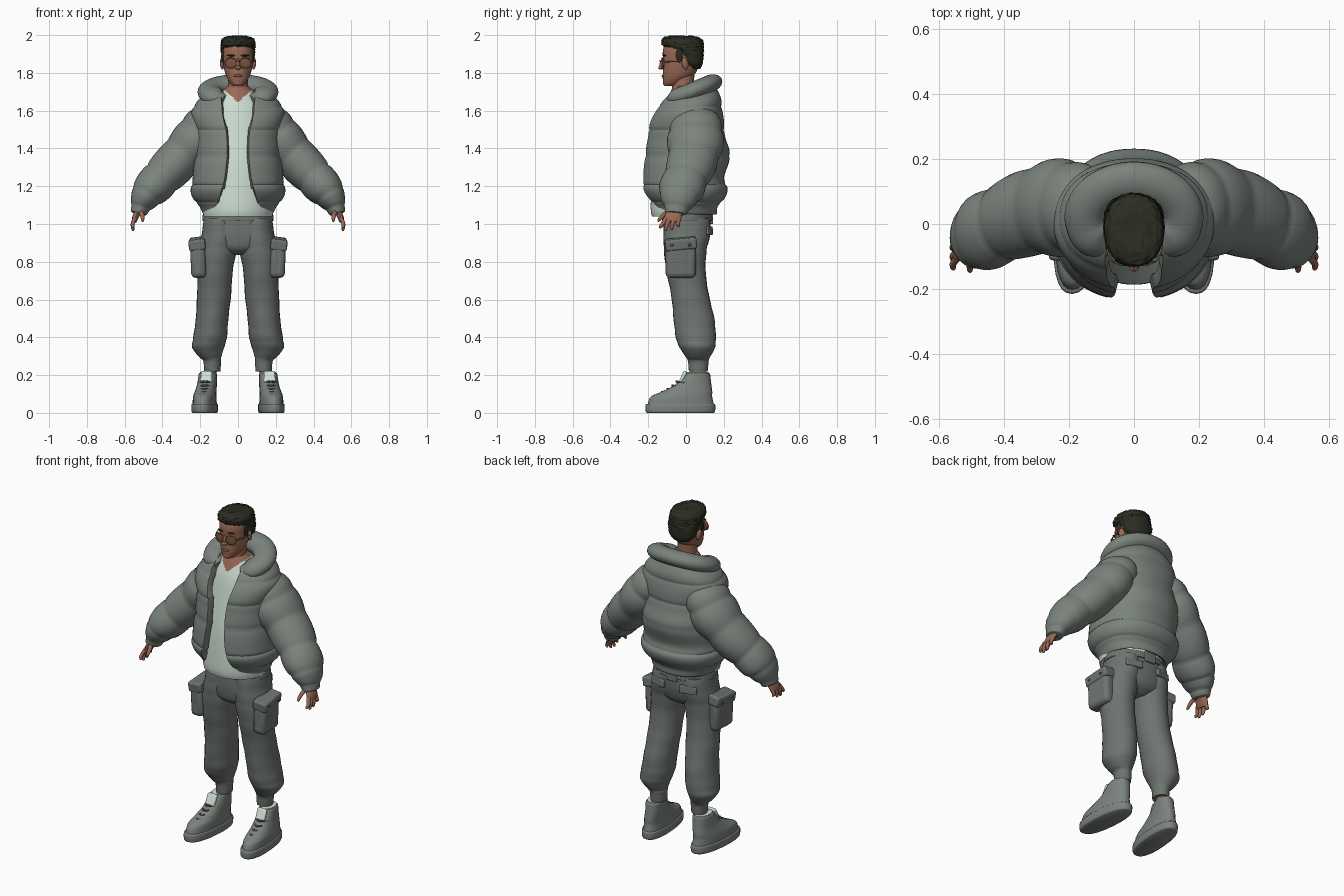
import bpy, bmesh, math, random
from mathutils import Vector, Matrix, Euler

random.seed(4)


def material(name, rgb):
    m = bpy.data.materials.new(name)
    m.diffuse_color = (*rgb, 1)
    return m


JACKET = material("jacket_grey", (0.20, 0.23, 0.205))
TROUSER = material("trouser_grey", (0.155, 0.175, 0.16))
SHIRT = material("pale_shirt", (0.62, 0.73, 0.66))
SKIN = material("skin", (0.32, 0.14, 0.09))
HAIR = material("dark_hair", (0.025, 0.026, 0.016))
SHOE = material("shoe_grey", (0.20, 0.225, 0.205))
DARK = material("dark_trim", (0.06, 0.065, 0.06))
FRAME = material("gold_frame", (0.28, 0.16, 0.07))
LENS = material("tinted_lens", (0.20, 0.085, 0.055))


def finish(name, bm, mat, mirror=False, recalc=True, bevel=0, thickness=0, angle=50):
    if recalc:
        bmesh.ops.recalc_face_normals(bm, faces=bm.faces)
    me = bpy.data.meshes.new(name)
    bm.to_mesh(me)
    bm.free()
    ob = bpy.data.objects.new(name, me)
    bpy.context.collection.objects.link(ob)
    me.materials.append(mat)
    bpy.ops.object.select_all(action='DESELECT')
    bpy.context.view_layer.objects.active = ob
    ob.select_set(True)
    bpy.ops.object.shade_smooth_by_angle(angle=math.radians(angle))
    if thickness:
        s = ob.modifiers.new("padding", 'SOLIDIFY')
        s.thickness, s.offset = thickness, -1
    if bevel:
        b = ob.modifiers.new("soft_edges", 'BEVEL')
        b.width, b.segments = bevel, 3
    if mirror:
        ob.modifiers.new("both_sides", 'MIRROR').use_mirror_merge = False
    return ob


def smooth_keys(keys, sub):
    """Catmull-Rom interpolation of key tuples."""
    out, n = [], len(keys)
    for i in range(n - 1):
        a, b, c, d = (keys[max(0, min(n - 1, i + k))] for k in (-1, 0, 1, 2))
        for s in range(sub):
            t = s / sub
            out.append([0.5 * (2 * q + (r - p) * t + (2 * p - 5 * q + 4 * r - w) * t * t
                               + (3 * q - p - 3 * r + w) * t ** 3) for p, q, r, w in zip(a, b, c, d)])
    return out + [list(keys[-1])]


def skin_rings(rings, closed=True):
    bm = bmesh.new()
    vs = [[bm.verts.new(p) for p in ring] for ring in rings]
    n = len(vs[0])
    for lo, hi in zip(vs, vs[1:]):
        for j in range(n if closed else n - 1):
            k = (j + 1) % n
            bm.faces.new((lo[j], lo[k], hi[k], hi[j]))
    if closed:
        bm.faces.new(vs[0][::-1])
        bm.faces.new(vs[-1])
    return bm


def power(v, p):
    return math.copysign(abs(v) ** p, v)


def puff(s, count, amp):
    return 1 + amp * (abs(math.sin(math.pi * count * s)) ** 0.6 - 0.7) if count else 1


def tube(name, keys, mat, up=None, n=28, sub=6, p=1.0, puffs=0, amp=0.0, **kw):
    """Loft keys (x, y, z, ru, rv); rings stay level unless up is given."""
    ks = smooth_keys(keys, sub)
    rings = []
    for i, k in enumerate(ks):
        c, t, v = Vector(k[:3]), Vector((0, 0, 1)), Vector((0, 1, 0))
        if up:
            t = (Vector(ks[min(i + 1, len(ks) - 1)][:3]) - Vector(ks[max(i - 1, 0)][:3])).normalized()
            v = Vector(up)
            v = (v - t * v.dot(t)).normalized()
        u = v.cross(t)
        f = puff(i / (len(ks) - 1), puffs, amp)
        ang = [2 * math.pi * j / n for j in range(n)]
        rings.append([c + u * (k[3] * f * power(math.cos(a), p)) + v * (k[4] * f * power(math.sin(a), p))
                      for a in ang])
    return finish(name, skin_rings(rings), mat, **kw)


def box(name, loc, size, mat, rot=(0, 0, 0), bevel=0.01, **kw):
    bm = bmesh.new()
    bmesh.ops.create_cube(bm, size=1, matrix=Matrix.LocRotScale(Vector(loc), Euler(rot), Vector(size)))
    return finish(name, bm, mat, bevel=bevel, angle=35, **kw)


def ball(name, loc, radii, mat, rot=(0, 0, 0), **kw):
    bm = bmesh.new()
    bmesh.ops.create_uvsphere(bm, u_segments=20, v_segments=12, radius=1,
                              matrix=Matrix.LocRotScale(Vector(loc), Euler(rot), Vector(radii)))
    return finish(name, bm, mat, **kw)


# Jacket body: open-fronted padded shell, keys (z, half width, front y, back y, half opening)
body = [(1.05, .185, -.165, .165, .15), (1.09, .20, -.175, .165, .115), (1.13, .235, -.205, .20, .09),
        (1.19, .25, -.235, .22, .075), (1.25, .237, -.23, .20, .06), (1.36, .235, -.222, .235, .05),
        (1.45, .225, -.205, .208, .05), (1.52, .235, -.20, .202, .06), (1.60, .245, -.165, .192, .075),
        (1.66, .205, -.125, .185, .08), (1.715, .135, -.06, .165, .08)]
rows, rings = smooth_keys(body, 6), []
for i, (z, rx, yf, yb, w) in enumerate(rows):
    f = puff(i / (len(rows) - 1), 6, 0.04)
    a0 = math.asin(min(0.95, w / rx))
    cy, ry = (yf + yb) / 2, (yb - yf) / 2
    ring = []
    for j in range(57):
        a = a0 + (2 * math.pi - 2 * a0) * j / 56
        ring.append((rx * f * power(math.sin(a), 0.9), cy - ry * f * power(math.cos(a), 0.9), z))
    rings.append(ring)
finish("jacket_body", skin_rings(rings, closed=False), JACKET, recalc=False, thickness=0.04, bevel=0.008)

# Collar: thick sloping roll, open at the throat
collar = []
for j in range(13):
    a = 0.48 + (2 * math.pi - 0.96) * j / 12
    y = 0.022 - 0.108 * math.cos(a)
    e = 0.45 if j in (0, 12) else 1
    collar.append((0.15 * math.sin(a), y, 1.69 + 0.42 * y, 0.064 * e, 0.046 * e))
tube("jacket_collar", collar, JACKET, up=(0, -0.35, 1), n=20)

# Padded sleeves
tube("sleeve", [(.13, .045, 1.56, .085, .12), (.18, .05, 1.51, .115, .14), (.235, .05, 1.43, .122, .148),
                (.32, .035, 1.335, .113, .132), (.405, .0, 1.245, .106, .12), (.472, -.03, 1.17, .092, .115),
                (.505, -.043, 1.115, .066, .088), (.52, -.05, 1.075, .047, .062),
                (.525, -.052, 1.055, .042, .056)],
     JACKET, up=(0, 1, 0), sub=8, puffs=6, amp=0.09, mirror=True)

# Shirt with a V neck showing skin
shirt = tube("shirt", [(0, -.025, 1.04, .182, .155), (0, -.025, 1.1, .188, .162), (0, -.022, 1.3, .185, .152),
                       (0, 0, 1.5, .175, .14), (0, .01, 1.6, .16, .13), (0, .005, 1.66, .12, .105),
                       (0, -.005, 1.71, .075, .072), (0, -.01, 1.73, .055, .058)],
             SHIRT, n=64, sub=10)
shirt.data.materials.append(SKIN)
for face in shirt.data.polygons:
    c = face.center
    if c.z > 1.645 + 0.9 * abs(c.x) and c.y < 0.03:
        face.material_index = 1

# Trousers
tube("trouser_seat", [(0, .005, 1.08, .165, .12), (0, .006, 1.0, .183, .125), (0, .004, .93, .188, .122),
                      (0, .0, .87, .15, .105), (0, 0, .835, .06, .06)], TROUSER, p=0.9)
tube("waistband", [(0, .006, 1.015, .186, .131), (0, .006, 1.02, .189, .134), (0, .006, 1.05, .186, .131),
                   (0, .006, 1.055, .18, .125)], TROUSER)
tube("trouser_leg", [(.095, .005, 1.03, .085, .12), (.098, .005, .95, .094, .124), (.108, -.004, .86, .1, .113),
                     (.12, .0, .75, .092, .104), (.127, .022, .62, .09, .1), (.137, .042, .5, .086, .108),
                     (.148, .052, .4, .089, .106), (.158, .06, .345, .084, .093), (.147, .063, .295, .058, .064),
                     (.137, .065, .275, .047, .055), (.136, .065, .22, .043, .05)],
     TROUSER, mirror=True, puffs=11, amp=0.025)

# Cargo pockets, flaps and buttons
box("cargo_pocket", (.208, -.028, .81), (.08, .16, .19), TROUSER, rot=(0, .04, .05), bevel=.025, mirror=True)
box("cargo_flap", (.214, -.028, .895), (.088, .168, .06), TROUSER, rot=(.1, .12, .05), bevel=.012, mirror=True)
for y in (-.075, .02):
    ball("pocket_button", (.258, y, .888), (.005, .008, .008), DARK, mirror=True)
box("back_pocket_flap", (.1, .122, .965), (.1, .02, .045), TROUSER, rot=(.1, 0, -.25), bevel=.006, mirror=True)
box("belt_loop_patch", (0, .136, 1.03), (.07, .016, .06), TROUSER, bevel=.005)

# Ankles
tube("ankle", [(.138, .065, .27, .033, .038), (.152, .065, .17, .033, .038)], SKIN, n=16, mirror=True)


# Shoes, turned slightly outward
def splay(ob):
    for v in ob.data.vertices:
        v.co.x -= 0.08 * v.co.y


splay(tube("shoe_sole", [(.174, -.03, 0, .062, .176), (.174, -.03, .008, .067, .184), (.174, -.03, .04, .068, .185),
                         (.174, -.03, .048, .064, .18)], SHOE, p=0.85, mirror=True, sub=3))
splay(tube("shoe_upper", [(.174, -.028, .04, .062, .176), (.174, -.024, .085, .06, .163), (.172, .005, .112, .056, .134),
                          (.168, .035, .145, .052, .1), (.166, .055, .185, .049, .075),
                          (.165, .063, .207, .047, .064), (.165, .063, .212, .042, .058)],
           SHOE, p=0.88, mirror=True))
splay(box("shoe_tongue", (.166, -.016, .19), (.06, .02, .07), SHIRT, rot=(-.45, 0, 0), bevel=.009, mirror=True))
splay(tube("shoe_opening", [(.165, .063, .205, .042, .058), (.165, .063, .217, .041, .057)], SHIRT, mirror=True))
for y, z in ((-.122, .108), (-.092, .125), (-.066, .143), (-.044, .164)):
    splay(tube("shoe_lace", [(.128, y + .035, z - .006, .005, .005), (.17, y - .006, z + .002, .006, .006),
                             (.208, y + .035, z - .006, .005, .005)], DARK, up=(0, 0, 1), n=8, sub=4, mirror=True))

# Hands
tube("palm", [(.515, -.05, 1.10, .022, .032), (.53, -.06, 1.065, .018, .04), (.545, -.07, 1.03, .016, .045),
              (.55, -.073, 1.012, .012, .042)], SKIN, up=(0, 1, 0), n=16, mirror=True)
for y0, y1, z1 in ((-.107, -.135, .978), (-.085, -.108, .964), (-.062, -.075, .968), (-.04, -.04, .985)):
    tube("finger", [(.546, y0, 1.03, .011, .012), (.558, (y0 + y1) / 2 - .003, 1.0, .010, .011),
                    (.556, y1, z1 + .008, .008, .009), (.554, y1, z1, .004, .004)],
         SKIN, up=(0, 1, 0), n=10, sub=4, mirror=True)
tube("thumb", [(.522, -.08, 1.075, .014, .014), (.508, -.115, 1.05, .012, .012), (.505, -.14, 1.025, .009, .009),
               (.505, -.147, 1.012, .004, .004)], SKIN, up=(1, 0, 0), n=10, sub=4, mirror=True)

# Neck and head
tube("neck", [(0, -.01, 1.68, .062, .065), (0, -.015, 1.73, .053, .058), (0, -.015, 1.80, .053, .06)], SKIN)
tube("head", [(0, -.088, 1.73, .02, .025), (0, -.075, 1.742, .037, .044), (0, -.058, 1.765, .053, .065),
              (0, -.04, 1.79, .065, .083), (0, -.028, 1.825, .074, .093), (0, -.02, 1.87, .08, .102),
              (0, -.018, 1.92, .081, .104), (0, -.015, 1.96, .07, .09), (0, -.015, 1.985, .04, .05)],
     SKIN, p=0.93)
ball("nose_bridge", (0, -.125, 1.85), (.009, .014, .03), SKIN, rot=(-.25, 0, 0))
ball("nose_tip", (0, -.132, 1.828), (.016, .015, .011), SKIN)
ball("lips", (0, -.118, 1.784), (.024, .011, .008), LENS)
ball("chin", (0, -.105, 1.747), (.025, .018, .016), SKIN)
ball("ear", (.084, -.005, 1.85), (.011, .018, .032), SKIN, rot=(.2, 0, .3), mirror=True)
ball("eyebrow", (.036, -.116, 1.892), (.023, .008, .0045), HAIR, rot=(0, 0, .25), mirror=True)

# Hair: short at the back and sides, fuller and uneven on top
hair = tube("hair", [(0, .045, 1.82, .05, .03), (0, .036, 1.85, .08, .053), (0, .02, 1.90, .089, .073),
                     (0, .0, 1.93, .091, .093), (0, -.016, 1.947, .092, .109), (0, -.02, 1.97, .089, .11),
                     (0, -.025, 1.988, .073, .092), (0, -.025, 1.996, .04, .055)], HAIR, n=40, p=0.95)
for v in hair.data.vertices:
    if v.co.z > 1.88:
        v.co += Vector((random.uniform(-1, 1), random.uniform(-1, 1), random.uniform(-1, .8))) * 0.004
ball("sideburn", (.079, -.035, 1.895), (.009, .018, .04), HAIR, mirror=True)

# Glasses
loop = [(.038 + .031 * math.cos(a), -.127 + .012 * abs(math.cos(a)) * (math.cos(a) > 0),
         1.852 + .027 * math.sin(a), .0025, .0025) for a in [math.pi * k / 8 for k in range(17)]]
tube("glasses_rim", loop, FRAME, up=(0, 1, 0), n=8, sub=2, mirror=True)
ball("glasses_lens", (.038, -.121, 1.852), (.03, .004, .026), LENS, rot=(0, 0, .18), mirror=True)
tube("glasses_bridge", [(-.01, -.129, 1.86, .0025, .0025), (0, -.14, 1.863, .0025, .0025),
                        (.01, -.129, 1.86, .0025, .0025)], FRAME, up=(0, 0, 1), n=8, sub=4)
tube("glasses_arm", [(.068, -.116, 1.858, .003, .003), (.085, -.07, 1.86, .003, .003),
                     (.09, -.005, 1.862, .003, .003)], FRAME, up=(0, 0, 1), n=8, sub=4, mirror=True)
